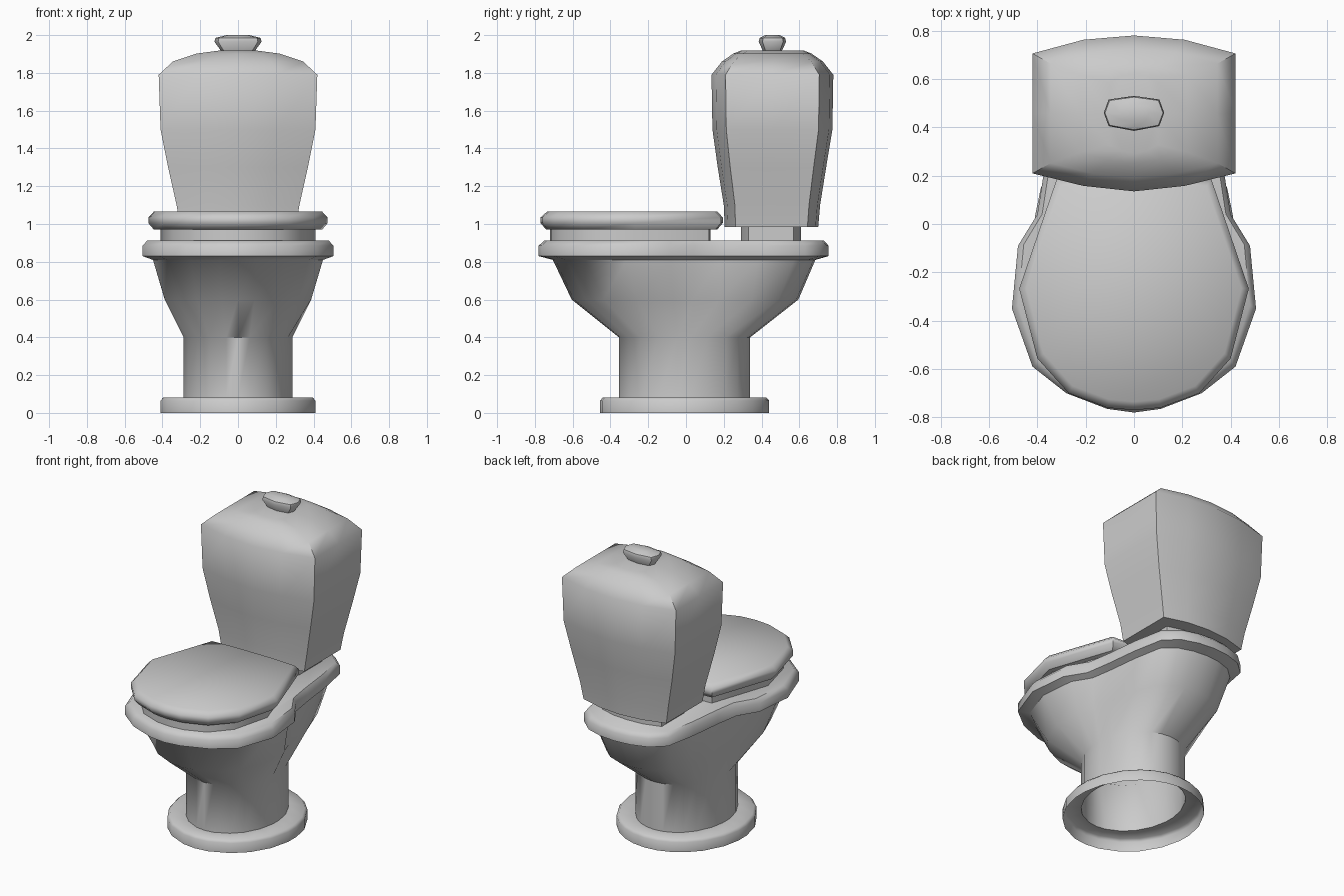
import bpy, bmesh, math

if "Cube" in bpy.data.objects:
    bpy.data.objects.remove(bpy.data.objects["Cube"])


def mirror(half):
    """Close a right-half outline (front centre to back centre) across x = 0."""
    return half + [(-x, y) for x, y in half[-2:0:-1]]


def fit(pts, xh, y0, y1):
    """Scale an outline to half width xh and depth y0..y1."""
    mx = max(p[0] for p in pts)
    a, b = min(p[1] for p in pts), max(p[1] for p in pts)
    return [(x / mx * xh, y0 + (y - a) / (b - a) * (y1 - y0)) for x, y in pts]


def rounded(pts, t):
    """Blend an outline towards an ellipse by t."""
    out = []
    for x, y in fit(pts, 1, -1, 1):
        r = math.hypot(x, y)
        out.append((x + (x / r - x) * t, y + (y / r - y) * t))
    return out


def loft(name, rings, bottom=True, angle=50):
    """Skin a stack of (outline, z) rings."""
    bm = bmesh.new()
    loops = [[bm.verts.new((x, y, z)) for x, y in pts] for pts, z in rings]
    n = len(loops[0])
    for lo, hi in zip(loops, loops[1:]):
        for i in range(n):
            j = (i + 1) % n
            bm.faces.new((lo[i], lo[j], hi[j], hi[i]))
    bm.faces.new(loops[-1])
    if bottom:
        bm.faces.new(loops[0][::-1])
    mesh = bpy.data.meshes.new(name)
    bm.to_mesh(mesh)
    bm.free()
    ob = bpy.data.objects.new(name, mesh)
    bpy.context.collection.objects.link(ob)
    bpy.ops.object.select_all(action='DESELECT')
    ob.select_set(True)
    bpy.context.view_layer.objects.active = ob
    bpy.ops.object.shade_smooth_by_angle(angle=math.radians(angle))
    return ob


def stack(outline, levels):
    """levels: (z, half width, front y, back y)."""
    return [(fit(outline, xh, y0, y1), z) for z, xh, y0, y1 in levels]


# Bowl: foot, pedestal, flaring body and rim in one open-bottomed skin
rim = mirror([(0, -.78), (.11, -.765), (.28, -.70), (.42, -.59), (.505, -.35),
              (.48, -.09), (.40, .04), (.375, .2), (.35, .42), (.31, .63),
              (.22, .71), (.11, .745), (0, .755)])
bowl = [(0, .41, -.455, .44, 1), (.065, .41, -.455, .44, 1),
        (.082, .395, -.44, .425, 1), (.082, .288, -.355, .34, 1),
        (.4, .288, -.355, .34, 1), (.6, .388, -.605, .595, .4),
        (.81, .45, -.705, .685, 0), (.83, .505, -.78, .755, 0),
        (.885, .505, -.78, .755, 0), (.913, .48, -.75, .73, 0)]
loft("bowl", [(fit(rounded(rim, t), xh, y0, y1), z) for z, xh, y0, y1, t in bowl],
     bottom=False)

# Seat and closed lid
lid = mirror([(0, -.775), (.11, -.765), (.27, -.705), (.40, -.56), (.475, -.27),
              (.32, .185), (.15, .195), (0, .195)])
loft("seat", stack(lid, [(.905, .41, -.72, .13), (.975, .41, -.72, .13)]))
loft("lid", stack(lid, [(.97, .445, -.74, .165), (1.005, .475, -.77, .195),
                        (1.035, .475, -.77, .195), (1.066, .445, -.735, .165)]))

# Neck between bowl and tank
block = mirror([(0, -1), (.5, -.95), (1, -.75), (1, .75), (.5, .95), (0, 1)])
loft("tank_neck", stack(block, [(.90, .22, .29, .61), (1.0, .22, .29, .61)]))

# Tank with domed top
tank = mirror([(0, .135), (.21, .158), (.42, .21), (.42, .46), (.42, .71),
               (.21, .767), (0, .785)])
loft("tank", stack(tank, [(.985, .305, .205, .70), (1.1, .325, .20, .71),
                          (1.3, .37, .168, .742), (1.5, .41, .14, .775),
                          (1.79, .42, .135, .78), (1.86, .345, .19, .725),
                          (1.902, .22, .25, .665), (1.918, .10, .29, .625)]))

# Flush knob
knob = mirror([(0, .385), (.105, .405), (.125, .46), (.105, .515), (0, .53)])
loft("flush_knob", stack(knob, [(1.91, .085, .41, .505), (1.965, .125, .385, .53),
                                (1.985, .12, .39, .525), (2.0, .06, .42, .495)]))
